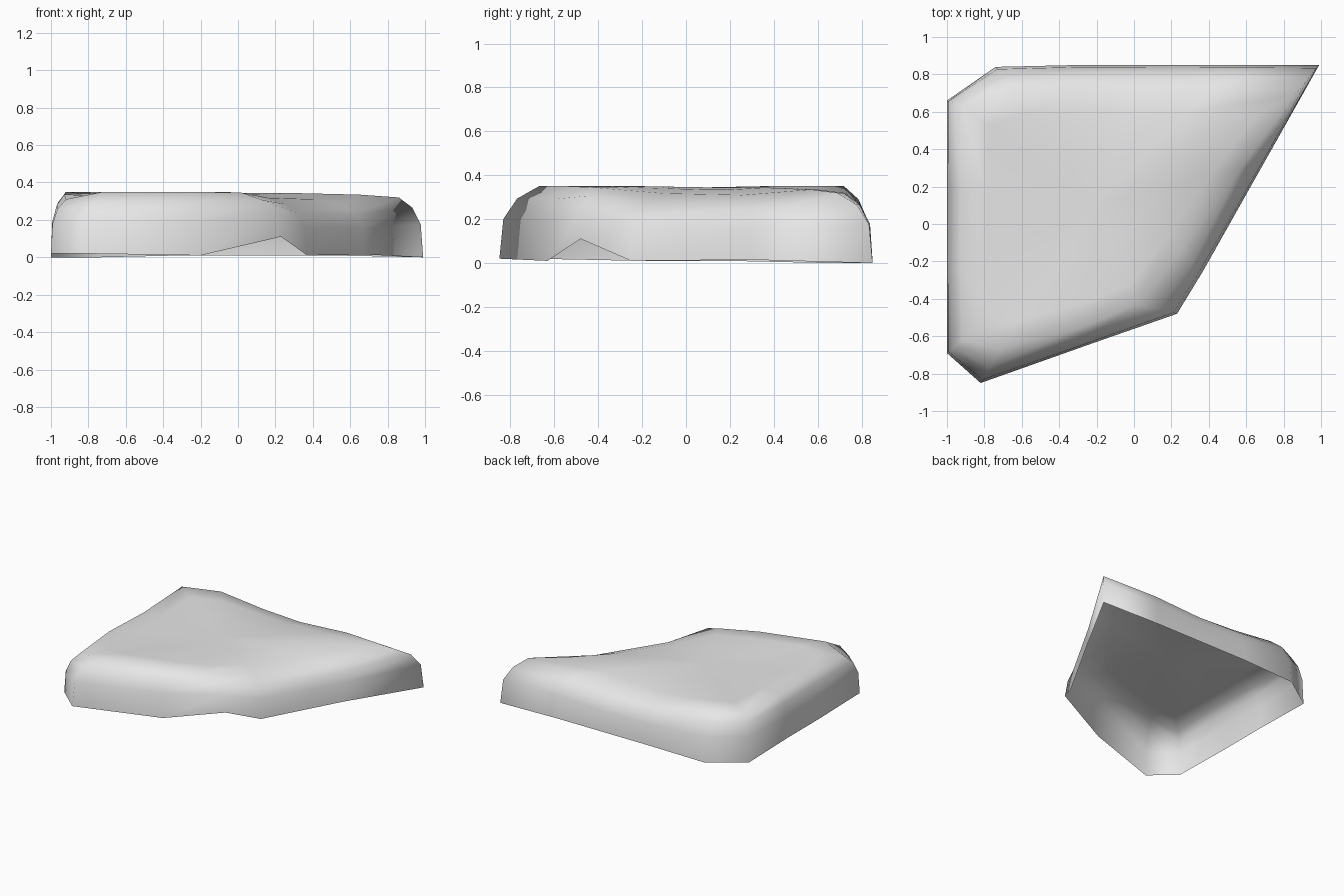
import bpy
import bmesh
from mathutils import Vector

cube = bpy.data.objects.get("Cube")
if cube:
    bpy.data.objects.remove(cube, do_unlink=True)

# Stone colour
stone = bpy.data.materials.new("stone_grey")
stone.use_nodes = True
grey = (0.8, 0.8, 0.8, 1)
stone.diffuse_color = grey
stone.node_tree.nodes["Principled BSDF"].inputs["Base Color"].default_value = grey

# Ground outline, anticlockwise from above; the raised point is the front notch
foot = [(-1, .66, 0), (-1, .2, .01), (-1, -.2, .01), (-1, -.69, .02),
        (-.82, -.85, .02), (-.2, -.63, .01), (.23, -.48, .11), (.37, -.25, .01),
        (.68, .3, .015), (.99, .85, 0), (.5, .85, .01), (.1, .85, .01),
        (-.3, .85, .01), (-.74, .84, 0)]

# Uneven upper rim, one point above each ground point
crest = [(-.92, .63, .35), (-.93, .18, .32), (-.93, -.25, .335), (-.92, -.62, .31),
         (-.72, -.67, .35), (-.25, -.54, .35), (.02, -.43, .345), (.25, -.15, .285),
         (.57, .3, .27), (.86, .69, .32), (.42, .72, .32), (.02, .73, .29),
         (-.3, .74, .3), (-.65, .72, .35)]

foot = [Vector(p) for p in foot]
crest = [Vector(p) for p in crest]
centre = Vector((-.2, .1, .345))


def wall_ring(inward, upward):
    """Ring part of the way from the ground to the rim."""
    ring = []
    for low, high in zip(foot, crest):
        p = low.lerp(high, inward)
        p.z = low.z + (high.z - low.z) * upward
        ring.append(p)
    return ring


def top_ring(inward, levelling):
    """Ring on the top, gradually levelling out to the centre height."""
    ring = []
    for high in crest:
        p = high.lerp(centre, inward)
        p.z = high.z + (.35 - high.z) * levelling
        ring.append(p)
    return ring


rings = [foot, wall_ring(.1, .55), wall_ring(.45, .83), crest,
         top_ring(.2, .5), top_ring(.55, .8)]

# Rock shell: walls and top, open underneath
bm = bmesh.new()
loops = [[bm.verts.new(p) for p in ring] for ring in rings]
count = len(foot)
for lower, upper in zip(loops, loops[1:]):
    for i in range(count):
        j = (i + 1) % count
        bm.faces.new((lower[i], lower[j], upper[j], upper[i]))
middle = bm.verts.new(centre)
for i in range(count):
    bm.faces.new((loops[-1][i], loops[-1][(i + 1) % count], middle))
for face in bm.faces:
    face.smooth = True

mesh = bpy.data.meshes.new("rock_slab")
bm.to_mesh(mesh)
bm.free()
mesh.materials.append(stone)
rock = bpy.data.objects.new("rock_slab", mesh)
bpy.context.collection.objects.link(rock)
